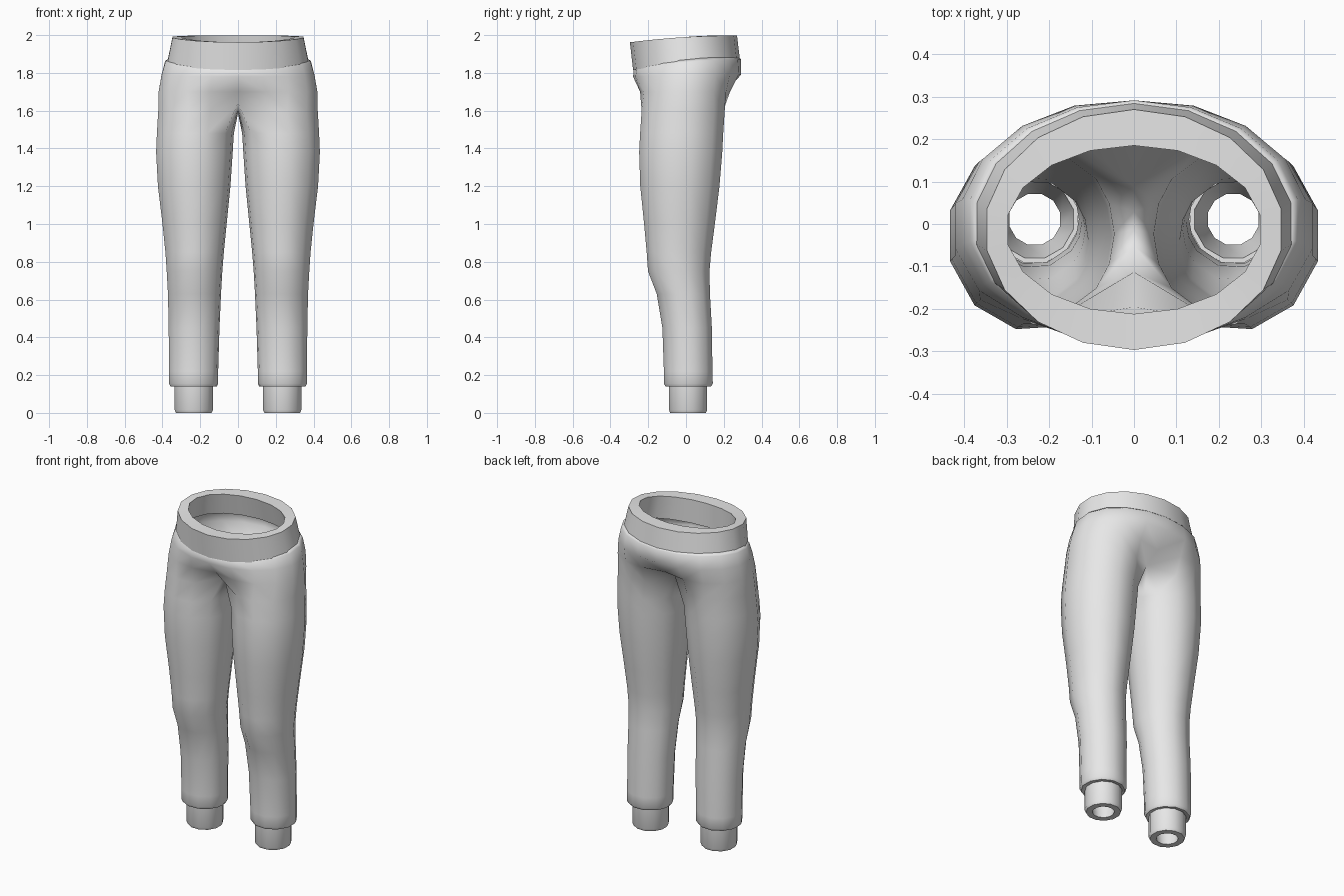
import bpy
from math import sin, cos, pi, radians

old = bpy.data.objects.get("Cube")
if old:
    bpy.data.objects.remove(old, do_unlink=True)

fabric = bpy.data.materials.new("light_grey_fabric")
fabric.use_nodes = True
fabric.diffuse_color = (0.8, 0.8, 0.8, 1)
fabric.node_tree.nodes["Principled BSDF"].inputs["Base Color"].default_value = (0.8, 0.8, 0.8, 1)

HALF = 9     # segments from centre front to centre back on one side
INNER = 4    # segments across the inner thigh


def make_object(name, verts, faces):
    mesh = bpy.data.meshes.new(name)
    mesh.from_pydata(verts, [], faces)
    mesh.materials.append(fabric)
    obj = bpy.data.objects.new(name, mesh)
    bpy.context.collection.objects.link(obj)
    bpy.ops.object.select_all(action='DESELECT')
    bpy.context.view_layer.objects.active = obj
    obj.select_set(True)
    bpy.ops.object.shade_smooth_by_angle(angle=radians(50))
    return obj


def bridge(upper, lower, closed):
    """Quads between two index rows, facing outward when upper is above lower."""
    n = len(upper)
    return [(upper[k], lower[k], lower[(k + 1) % n], upper[(k + 1) % n])
            for k in range(n if closed else n - 1)]


def add_mirror(obj):
    mod = obj.modifiers.new("mirror", 'MIRROR')
    mod.use_clip = True
    mod.merge_threshold = 0.002


def ellipse_point(a, x0, x1, y0, y1, z):
    return ((x0 + x1) / 2 + (x1 - x0) / 2 * cos(a),
            (y0 + y1) / 2 + (y1 - y0) / 2 * sin(a), z)


def hip_row(rx, y0, y1, z, drop):
    """Half ring from centre front to centre back, dipping at the front."""
    row = []
    for k in range(HALF + 1):
        a = -pi / 2 + pi * k / HALF
        x, y, _ = ellipse_point(a, -rx, rx, y0, y1, z)
        row.append((x if 0 < k < HALF else 0.0, y, z - drop * ((1 - sin(a)) / 2) ** 2))
    return row


def leg_row(z, x0, x1, y0, y1):
    """Full leg ring whose last points run over the inner thigh."""
    angles = [-140 + 280 * k / HALF for k in range(HALF + 1)]
    angles += [140 + 80 * k / INNER for k in range(1, INNER)]
    return [ellipse_point(radians(a), x0, x1, y0, y1, z) for a in angles]


# Trouser body: hip rows blend from one waist oval into two legs
thigh = leg_row(1.6, 0.0, 0.43, -0.24, 0.21)


def blended(hips, t):
    row = [tuple(p + (q - p) * t for p, q in zip(h, (*g[:2], h[2])))
           for h, g in zip(hips, thigh)]
    return [(0.0 if k in (0, HALF) else x, y, z) for k, (x, y, z) in enumerate(row)]


rows = [
    hip_row(0.375, -0.262, 0.278, 1.885, 0.05),
    hip_row(0.392, -0.276, 0.292, 1.87, 0.05),
    blended(hip_row(0.41, -0.288, 0.302, 1.79, 0.01), 0.06),
    blended(hip_row(0.425, -0.275, 0.285, 1.7, 0.0), 0.5),
]

# Crotch ring: seam points lie on the centre plane and rise to front and back
crotch = []
for k, (x, y, z) in enumerate(thigh):
    if k in (0, HALF):
        crotch.append((0.0, y * 0.85, 1.64))
    elif k > HALF:
        crotch.append((0.0, y * 0.75, 1.585 + 0.02 * abs(k - HALF - INNER / 2)))
    else:
        crotch.append((x, y, z))
rows.append(crotch)

rows += [leg_row(*r) for r in (
    (1.48, 0.022, 0.437, -0.248, 0.202),
    (1.38, 0.028, 0.441, -0.253, 0.197),
    (1.2, 0.04, 0.431, -0.247, 0.182),
    (1.0, 0.06, 0.406, -0.226, 0.157),
    (0.85, 0.075, 0.39, -0.212, 0.137),
    (0.75, 0.083, 0.383, -0.205, 0.128),
    (0.63, 0.09, 0.376, -0.158, 0.13),
    (0.45, 0.098, 0.372, -0.128, 0.14),
    (0.22, 0.105, 0.37, -0.12, 0.143),
    (0.155, 0.105, 0.37, -0.12, 0.145),
    (0.14, 0.113, 0.362, -0.112, 0.135),
    (0.14, 0.132, 0.334, -0.092, 0.112),
)]

verts, indices = [], []
for row in rows:
    indices.append(list(range(len(verts), len(verts) + len(row))))
    verts += row
faces = []
for upper, lower in zip(indices, indices[1:]):
    if len(upper) == len(lower):
        faces += bridge(upper, lower, len(upper) > HALF + 1)
    else:
        faces += bridge(upper, lower[:HALF + 1], False)
trousers = make_object("trouser_body", verts, faces)
add_mirror(trousers)
lining = trousers.modifiers.new("cloth_thickness", 'SOLIDIFY')
lining.thickness = 0.025
lining.offset = -1

# Waistband: thick tilted loop, wider at the bottom
profile = [
    hip_row(0.352, -0.297, 0.27, 1.998, 0.036),
    hip_row(0.38, -0.28, 0.286, 1.865, 0.05),
    hip_row(0.33, -0.215, 0.215, 1.865, 0.05),
    hip_row(0.302, -0.212, 0.185, 1.998, 0.036),
]
verts = [p for row in profile for p in row]
band_rows = [[i * (HALF + 1) + k for k in range(HALF + 1)] for i in range(4)]
faces = []
for i in range(4):
    faces += bridge(band_rows[i], band_rows[(i + 1) % 4], False)
add_mirror(make_object("waistband", verts, faces))

# Ankle cuffs: thick rings with a funnel-shaped opening
SIDES = 12
cuff_profile = [(0.105, 0.19), (0.105, 0.016), (0.098, 0.0),
                (0.062, 0.0), (0.066, 0.03), (0.094, 0.19)]
for name, side in (("left_cuff", 1), ("right_cuff", -1)):
    verts, rings = [], []
    for r, z in cuff_profile:
        rings.append(list(range(len(verts), len(verts) + SIDES)))
        verts += [(side * 0.234 + r * cos(2 * pi * (k + 0.5) / SIDES),
                   0.011 + r * sin(2 * pi * (k + 0.5) / SIDES), z) for k in range(SIDES)]
    faces = []
    for i in range(len(rings)):
        faces += bridge(rings[i], rings[(i + 1) % len(rings)], True)
    make_object(name, verts, faces)
